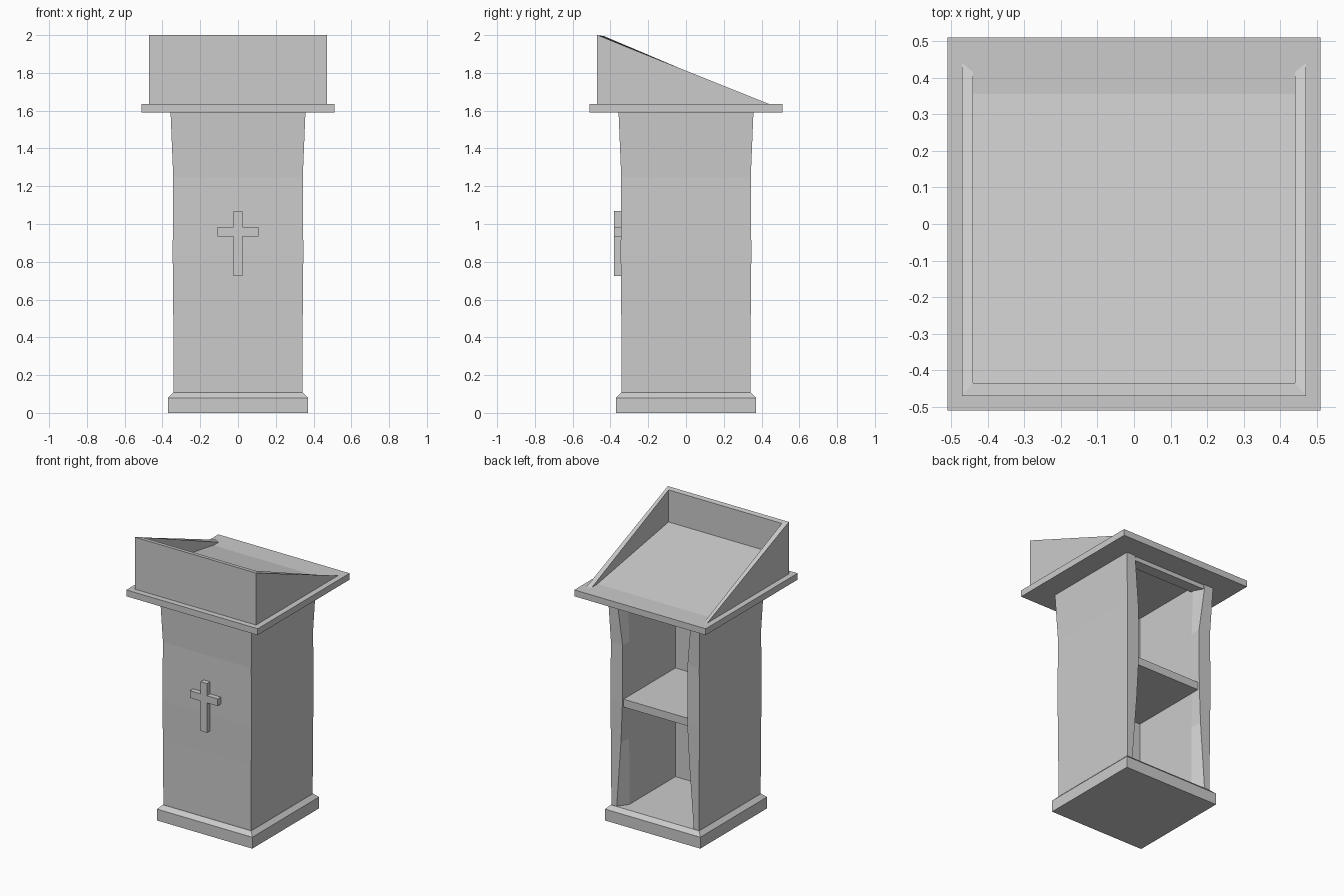
import bpy, bmesh

if "Cube" in bpy.data.objects:
    bpy.data.objects.remove(bpy.data.objects["Cube"])

grey = bpy.data.materials.new("plain_grey")
grey.diffuse_color = (0.6, 0.6, 0.6, 1)
grey.use_nodes = True
grey.node_tree.nodes["Principled BSDF"].inputs["Base Color"].default_value = grey.diffuse_color


def make(name, verts, faces):
    bm = bmesh.new()
    vs = [bm.verts.new(v) for v in verts]
    for f in faces:
        bm.faces.new([vs[i] for i in f])
    bmesh.ops.recalc_face_normals(bm, faces=bm.faces)
    mesh = bpy.data.meshes.new(name)
    bm.to_mesh(mesh)
    bm.free()
    mesh.materials.append(grey)
    ob = bpy.data.objects.new(name, mesh)
    bpy.context.collection.objects.link(ob)
    return ob


def loft(name, rings):
    """Skin a stack of equal-length closed rings and cap both ends."""
    n = len(rings[0])
    faces = [(k * n + i, k * n + (i + 1) % n, (k + 1) * n + (i + 1) % n, (k + 1) * n + i)
             for k in range(len(rings) - 1) for i in range(n)]
    faces += [tuple(range(n)), tuple(range((len(rings) - 1) * n, len(rings) * n))]
    return make(name, [v for r in rings for v in r], faces)


def rect(x0, x1, y0, y1, z):
    return [(x0, y0, z), (x1, y0, z), (x1, y1, z), (x0, y1, z)]


def square(h, z):
    return rect(-h, h, -h, h, z)


# plinth with chamfered top edge
loft("base", [square(0.37, 0), square(0.37, 0.08), square(0.343, 0.107)])


# hollow column, open at the back, with stiles that widen the opening at the ends
def column_ring(z, w, opening, inner=0.25):
    half = [(inner, -0.24), (inner, w - 0.07), (opening, w), (w, w), (w, -w)]
    pts = half + [(-x, y) for x, y in reversed(half)]
    return [(x, y, z) for x, y in pts]


loft("column", [column_ring(*r) for r in (
    (0.10, 0.341, 0.30), (0.57, 0.343, 0.265), (0.84, 0.346, 0.252),
    (1.25, 0.343, 0.252), (1.59, 0.357, 0.29))])

# shelf and lintel across the opening
loft("shelf", [rect(-0.25, 0.25, -0.24, 0.335, z) for z in (0.815, 0.87)])
loft("lintel", [rect(-0.29, 0.29, 0.27, 0.35, z) for z in (1.56, 1.59)])

# overhanging top board
loft("top_board", [square(0.51, 1.59), square(0.51, 1.635)])

# three-sided tray rim with sloping sides
outer = [(-0.47, 1.635), (-0.47, 2.0), (0.44, 1.635)]
inner = [(-0.435, 1.635), (-0.435, 1.995), (0.415, 1.635)]
verts = [(s * x, y, z) for s in (-1, 1)
         for x, prof in ((0.47, outer), (0.44, inner)) for y, z in prof]
faces = []
for o in (0, 6):
    faces += [(o, o + 1, o + 2), (o + 3, o + 4, o + 5),
              (o + 1, o + 2, o + 5, o + 4), (o, o + 3, o + 5, o + 2)]
faces += [(0, 1, 7, 6), (3, 4, 10, 9), (1, 4, 10, 7), (0, 3, 9, 6)]
make("tray_rim", verts, faces)

# sloping reading surface
loft("reading_surface", [[(x, -0.437, 1.635), (x, -0.437, 1.77), (x, 0.355, 1.636)]
                         for x in (-0.441, 0.441)])

# raised cross on the front
half = [(0.025, 0.725), (0.025, 0.935), (0.108, 0.935),
        (0.108, 0.985), (0.025, 0.985), (0.025, 1.07)]
outline = half + [(-x, z) for x, z in reversed(half)]
loft("front_cross", [[(x, y, z) for x, z in outline] for y in (-0.38, -0.34)])
